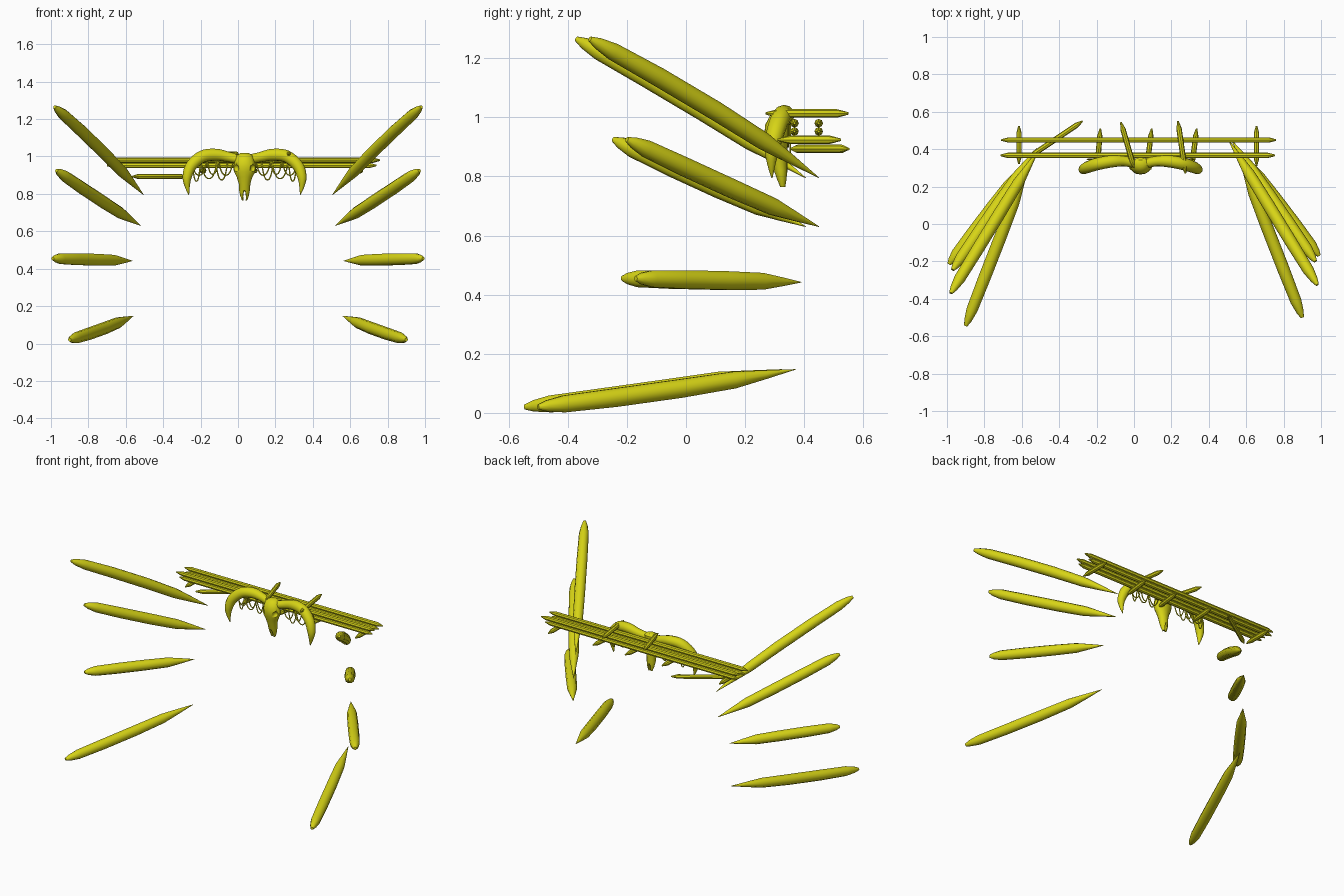
import bpy, bmesh, math
from mathutils import Vector

if "Cube" in bpy.data.objects:
    bpy.data.objects.remove(bpy.data.objects["Cube"])

mat = bpy.data.materials.new("olive yellow")
mat.diffuse_color = (0.68, 0.66, 0.008, 1)
mat.use_nodes = True
mat.node_tree.nodes["Principled BSDF"].inputs["Base Color"].default_value = mat.diffuse_color


def finish(name, bm, angle=40):
    bmesh.ops.recalc_face_normals(bm, faces=bm.faces)
    me = bpy.data.meshes.new(name)
    bm.to_mesh(me)
    bm.free()
    me.materials.append(mat)
    ob = bpy.data.objects.new(name, me)
    bpy.context.collection.objects.link(ob)
    bpy.ops.object.select_all(action='DESELECT')
    ob.select_set(True)
    bpy.context.view_layer.objects.active = ob
    bpy.ops.object.shade_smooth_by_angle(angle=math.radians(angle))
    return ob


def loft(bm, rings):
    """Bridge rings of points and cap both ends."""
    loops = [[bm.verts.new(p) for p in r] for r in rings]
    n = len(loops[0])
    for a, b in zip(loops, loops[1:]):
        for i in range(n):
            j = (i + 1) % n
            bm.faces.new((a[i], a[j], b[j], b[i]))
    bm.faces.new(loops[0])
    bm.faces.new(loops[-1][::-1])


def tube(bm, pts, radii, sides=8):
    """Round tube along a path with a radius at every point."""
    pts = [Vector(p) for p in pts]
    n, rings, side = len(pts), [], None
    for k, p in enumerate(pts):
        t = (pts[min(k + 1, n - 1)] - pts[max(k - 1, 0)]).normalized()
        if side is None:
            side = t.cross(Vector((0, 0, 1)) if abs(t.z) < 0.9 else Vector((0, 1, 0)))
        side = (side - t * side.dot(t)).normalized()
        up = t.cross(side)
        rings.append([p + radii[k] * (math.cos(a) * side + math.sin(a) * up)
                      for a in (2 * math.pi * i / sides for i in range(sides))])
    loft(bm, rings)


def smooth_path(ctrl, steps=5):
    """Catmull-Rom through (x, y, z, radius) control points."""
    c = [Vector(p) for p in ctrl]
    c = [2 * c[0] - c[1]] + c + [2 * c[-1] - c[-2]]
    out = []
    for i in range(1, len(c) - 2):
        a, b, d, e = c[i - 1:i + 3]
        for s in range(steps):
            t = s / steps
            out.append(0.5 * (2 * b + (d - a) * t + (2 * a - 5 * b + 4 * d - e) * t * t
                              + (3 * b - a - 3 * d + e) * t ** 3))
    out.append(c[-2])
    return [p[:3] for p in out], [max(p[3], 0.0015) for p in out]


# big sharpened stakes, fanned out on both sides: outer end, inner tip, bow
STAKES = [((0.98, -0.325, 1.265), (0.505, 0.45, 0.795), 0.015),
          ((0.97, -0.20, 0.925), (0.52, 0.45, 0.63), -0.005),
          ((0.99, -0.17, 0.455), (0.565, 0.39, 0.442), 0.0),
          ((0.90, -0.50, 0.02), (0.56, 0.37, 0.147), -0.008)]
PROFILE = [(0, 0.009), (0.035, 0.02), (0.1, 0.03), (0.3, 0.033), (0.55, 0.033),
           (0.76, 0.03), (0.88, 0.016), (1, 0.001)]
for number, (outer, inner, bow) in enumerate(STAKES, 1):
    for side, label in ((1, "right"), (-1, "left")):
        a, b = Vector(outer), Vector(inner)
        shift = 0 if side > 0 else -0.045
        pts = []
        for t, r in PROFILE:
            p = a.lerp(b, t)
            p.z += bow * math.sin(math.pi * t)
            pts.append((side * p.x, p.y + shift, p.z))
        bm = bmesh.new()
        tube(bm, pts, [r for t, r in PROFILE], 10)
        finish(f"{label}_stake_{number}", bm)


def pole(name, a, b, r=0.0145):
    """Thin stick sharpened at both ends."""
    a, b = Vector(a), Vector(b)
    tip = 0.04 / (b - a).length
    ts = (0, tip, 0.5, 1 - tip, 1)
    bm = bmesh.new()
    tube(bm, [a.lerp(b, t) for t in ts], [0.004, r, r, r, 0.004], 8)
    finish(name, bm)


# four long rack poles
for x0, x1, y, z in ((-0.715, 0.755, 0.367, 0.98), (-0.69, 0.74, 0.367, 0.952),
                     (-0.71, 0.76, 0.449, 0.98), (-0.70, 0.73, 0.449, 0.952)):
    pole("rack_pole", (x0, y, z), (x1, y, z))

# cross sticks above, below, and one loose diagonal
for xa, ya, xb, yb, z in ((-0.07, 0.545, 0.0, 0.30, 1.013), (0.235, 0.55, 0.275, 0.27, 1.013),
                          (-0.615, 0.525, -0.615, 0.32, 0.924), (-0.18, 0.51, -0.195, 0.32, 0.924),
                          (0.095, 0.51, 0.07, 0.31, 0.924), (0.335, 0.51, 0.31, 0.31, 0.924),
                          (0.655, 0.525, 0.655, 0.31, 0.924), (-0.275, 0.55, -0.565, 0.355, 0.893)):
    pole("cross_stick", (xa, ya, z), (xb, yb, z))

# skull: oval sections from crown to muzzle (z, half width, y centre, half depth)
CX = 0.035
SECTIONS = [(1.018, 0.022, 0.325, 0.018), (1.005, 0.045, 0.32, 0.036), (0.975, 0.052, 0.312, 0.044),
            (0.945, 0.062, 0.308, 0.043), (0.918, 0.056, 0.307, 0.038), (0.89, 0.042, 0.31, 0.033),
            (0.855, 0.031, 0.315, 0.028), (0.82, 0.029, 0.32, 0.023), (0.79, 0.023, 0.324, 0.017),
            (0.765, 0.014, 0.327, 0.01)]
bm = bmesh.new()
loft(bm, [[(CX + w * math.cos(a), y + d * math.sin(a), z)
           for a in (2 * math.pi * i / 16 for i in range(16))] for z, w, y, d in SECTIONS])
skull = finish("skull", bm)

# hidden cutters for the eye sockets and the nose slot
bm = bmesh.new()
for x, y, z, sx, sy, sz in ((-0.047, 0.277, 0.938, 0.017, 0.022, 0.02),
                            (0.047, 0.277, 0.938, 0.017, 0.022, 0.02),
                            (0, 0.315, 0.785, 0.008, 0.05, 0.036)):
    ball = bmesh.ops.create_uvsphere(bm, u_segments=12, v_segments=8, radius=1)["verts"]
    bmesh.ops.scale(bm, vec=(sx, sy, sz), verts=ball)
    bmesh.ops.translate(bm, vec=(CX + x, y, z), verts=ball)
cutter = finish("skull_cutter", bm)
cutter.hide_render = True
cutter.hide_viewport = True
cut = skull.modifiers.new("sockets", 'BOOLEAN')
cut.operation, cut.solver, cut.object = 'DIFFERENCE', 'EXACT', cutter

# horns: offset from the skull centre, y, z, radius
HORN = [(0.03, 0.325, 0.985, 0.026), (0.085, 0.335, 0.997, 0.027), (0.15, 0.335, 1.009, 0.032),
        (0.225, 0.322, 1.0, 0.033), (0.285, 0.303, 0.95, 0.031), (0.307, 0.291, 0.89, 0.025),
        (0.306, 0.289, 0.84, 0.014), (0.298, 0.291, 0.795, 0.002)]
for side, label in ((1, "right"), (-1, "left")):
    bm = bmesh.new()
    pts, radii = smooth_path([(CX + side * x, y, z, r) for x, y, z, r in HORN])
    tube(bm, pts, radii, 12)
    finish(label + "_horn", bm)

# ropes sagging under the horns: start, end, lowest height
ROPES = [(0.06, 0.14, 0.90), (0.09, 0.155, 0.875), (0.14, 0.20, 0.905),
         (0.145, 0.235, 0.882), (0.20, 0.285, 0.90), (0.235, 0.28, 0.868)]
for side, label in ((1, "right"), (-1, "left")):
    bm = bmesh.new()
    for k, (x0, x1, low) in enumerate(ROPES):
        pts = []
        for i in range(13):
            u = i / 6 - 1
            x = (x0 + x1) / 2 + u * (x1 - x0) / 2
            pts.append((CX + side * x, 0.345 + 0.008 * (k % 2), low + (0.975 - low) * abs(u) ** 2.5))
        tube(bm, pts, [0.0035] * 13, 6)
    finish(label + "_ropes", bm)
